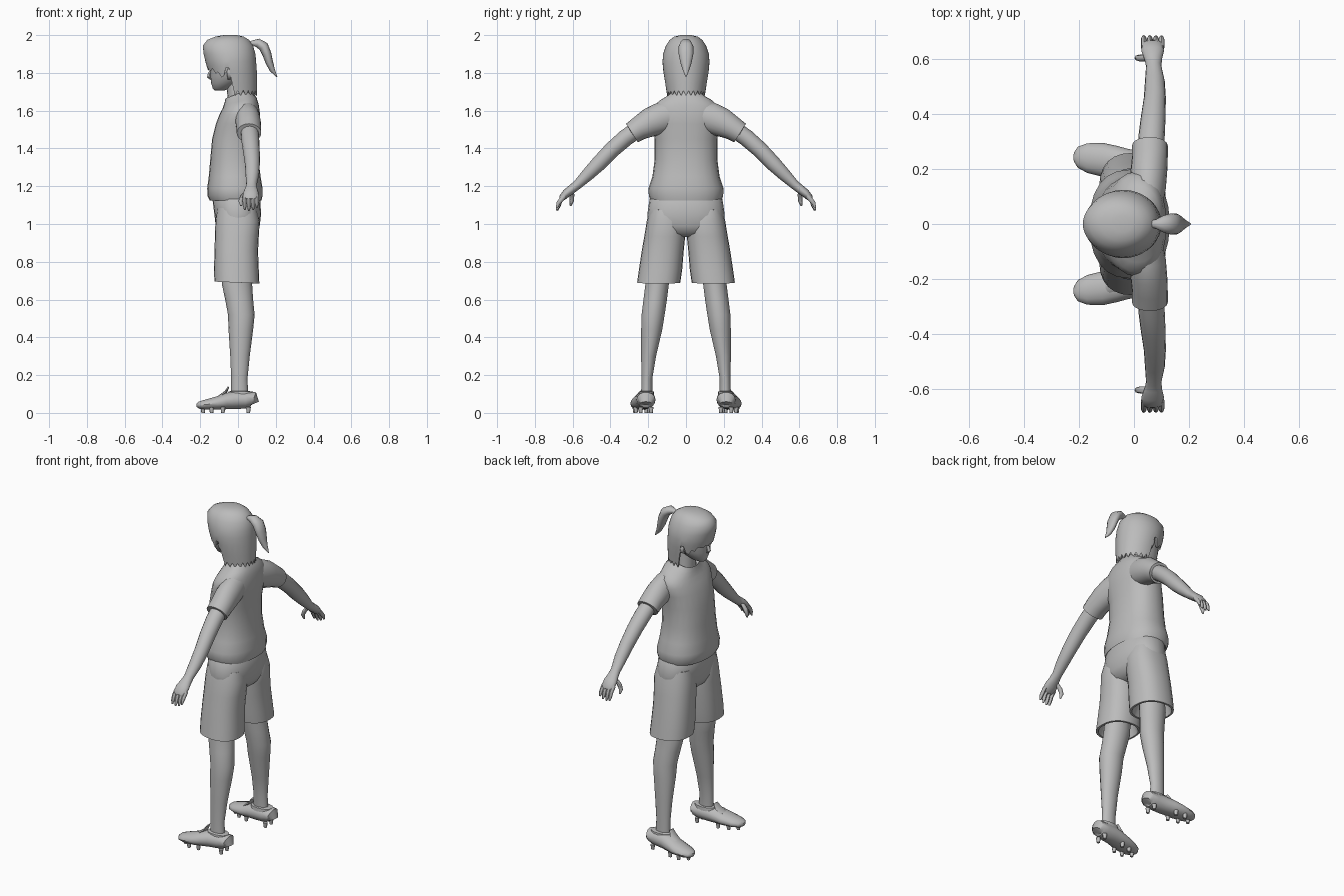
import bpy, bmesh, math
from mathutils import Vector

grey = bpy.data.materials.new("plain_grey")
grey.diffuse_color = (0.5, 0.5, 0.5, 1)


def loft(name, rings, cap=True, angle=45):
    """Skin a list of equal-length point rings."""
    bm = bmesh.new()
    rows = [[bm.verts.new(p) for p in r] for r in rings]
    n = len(rows[0])
    for a, b in zip(rows, rows[1:]):
        for i in range(n):
            j = (i + 1) % n
            bm.faces.new((a[i], a[j], b[j], b[i]))
    if cap:
        bm.faces.new(rows[0])
        bm.faces.new(rows[-1])
    bmesh.ops.recalc_face_normals(bm, faces=bm.faces)
    me = bpy.data.meshes.new(name)
    bm.to_mesh(me)
    bm.free()
    me.materials.append(grey)
    ob = bpy.data.objects.new(name, me)
    bpy.context.collection.objects.link(ob)
    bpy.context.view_layer.objects.active = ob
    ob.select_set(True)
    bpy.ops.object.shade_smooth_by_angle(angle=math.radians(angle))
    ob.select_set(False)
    return ob


def flat_ring(z, x0, x1, y0, y1, s=1, p=2.3, tilt=0, n=24):
    """Level rounded ring between x and y limits, optionally tilted along x."""
    pts = []
    for i in range(n):
        t = 2 * math.pi * i / n
        c, d = math.cos(t), math.sin(t)
        u = math.copysign(abs(c) ** (2 / p), c)
        v = math.copysign(abs(d) ** (2 / p), d)
        x = (x0 + x1) / 2 + u * (x1 - x0) / 2
        y = (y0 + y1) / 2 + v * (y1 - y0) / 2
        pts.append(Vector((x, s * y, z + tilt * u)))
    return pts


def tube(name, path, side, s=1, n=14):
    """Tube on points (x, y, z, radius along side, radius across)."""
    P = [Vector((q[0], s * q[1], q[2])) for q in path]
    side = Vector(side)
    rings = []
    for i, q in enumerate(path):
        t = P[min(i + 1, len(P) - 1)] - P[max(i - 1, 0)]
        o = t.cross(side).normalized()
        rings.append([P[i] + side * q[3] * math.cos(k) + o * q[4] * math.sin(k)
                      for k in (2 * math.pi * j / n for j in range(n))])
    return loft(name, rings)


X, Y, Z = (1, 0, 0), (0, 1, 0), (0, 0, 1)

# shirt body, with turned-in hem and sloping neckline
shirt = [(1.15, -.12, .10, .16, 0), (1.125, -.15, .125, .188, 0), (1.15, -.162, .13, .197, 0),
         (1.19, -.163, .13, .198, 0), (1.25, -.155, .12, .178, 0), (1.34, -.147, .108, .166, 0),
         (1.45, -.137, .108, .166, 0), (1.53, -.117, .117, .178, 0), (1.58, -.098, .117, .19, 0),
         (1.62, -.082, .11, .178, .01), (1.65, -.075, .098, .14, .02),
         (1.672, -.07, .077, .098, .025), (1.69, -.066, .065, .078, .025),
         (1.67, -.055, .05, .06, .02)]
loft("shirt", [flat_ring(z, a, b, -w, w, tilt=t) for z, a, b, w, t in shirt])

# shorts waist
waist = [(1.16, -.12, .10, .17), (1.13, -.135, .118, .193), (1.05, -.125, .122, .205),
         (.99, -.118, .115, .2), (.95, -.10, .095, .15), (.93, -.05, .05, .08)]
loft("shorts_waist", [flat_ring(z, a, b, -w, w) for z, a, b, w in waist])

for s, tag in ((1, "right"), (-1, "left")):
    # shorts leg
    sl = [(1.08, -.11, .10, .03, .19), (1.02, -.119, .115, .003, .207), (.94, -.122, .11, .004, .22),
          (.86, -.124, .106, .012, .234), (.76, -.127, .11, .02, .249), (.69, -.125, .113, .03, .259),
          (.69, -.115, .1, .042, .247), (.76, -.1, .08, .07, .22)]
    loft("shorts_leg_" + tag, [flat_ring(z, a, b, c, d, s, tilt=-.005) for z, a, b, c, d in sl])
    # bare leg
    lg = [(.78, -.08, .07, .08, .21), (.68, -.085, .075, .09, .216), (.6, -.068, .08, .1, .226),
          (.52, -.053, .088, .112, .236), (.44, -.05, .08, .125, .238), (.3, -.041, .062, .158, .238),
          (.18, -.036, .05, .178, .236), (.08, -.036, .055, .178, .238)]
    loft("leg_" + tag, [flat_ring(z, a, b, c, d, s, 2, n=18) for z, a, b, c, d in lg])
    # shoe, lofted heel to toe
    sh = [(.088, .213, .05, .03, .025), (.08, .212, .07, .05, .043), (.04, .213, .069, .052, .047),
          (-.02, .218, .067, .055, .048), (-.06, .225, .062, .059, .044), (-.11, .233, .052, .062, .036),
          (-.17, .24, .044, .054, .027), (-.205, .243, .041, .038, .02), (-.219, .244, .04, .016, .01)]
    tube("shoe_" + tag, [(x, y, z, w, h) for x, y, z, w, h in sh], Y, s)
    # shoe collar and tongue
    cl = [(.06, -.06, .085, .166, .258), (.112, -.05, .08, .17, .25), (.116, -.036, .055, .18, .24)]
    loft("shoe_collar_" + tag, [flat_ring(z, a, b, c, d, s, n=16) for z, a, b, c, d in cl])
    tube("shoe_tongue_" + tag, [(-.1, .224, .085, .03, .008), (-.065, .216, .11, .028, .008),
                                (-.05, .212, .138, .018, .004)], Y, s, 8)
    # studs
    for k, (x, y) in enumerate(((.055, .185), (.055, .24), (-.08, .195), (-.08, .265),
                                (-.14, .21), (-.14, .27), (-.185, .24))):
        loft(f"stud_{tag}_{k}", [flat_ring(z, x - r, x + r, y - r, y + r, s, 2, n=8)
                                 for z, r in ((.03, .013), (.0, .009))])
    # sleeve with turned-in cuff
    sv = [(.045, .05, 1.585, .055, .075), (.05, .13, 1.562, .066, .082), (.054, .19, 1.538, .067, .077),
          (.058, .245, 1.508, .065, .064), (.058, .286, 1.482, .065, .058),
          (.058, .288, 1.481, .055, .048), (.058, .27, 1.49, .045, .04)]
    tube("sleeve_" + tag, sv, X, s, 20)
    # bare arm and palm
    am = [(.06, .25, 1.505, .047, .045), (.064, .32, 1.456, .048, .045), (.07, .39, 1.395, .045, .043),
          (.076, .46, 1.322, .04, .041), (.076, .52, 1.262, .036, .034), (.072, .575, 1.208, .028, .025),
          (.07, .6, 1.188, .032, .024), (.068, .63, 1.165, .041, .023), (.067, .655, 1.14, .038, .018),
          (.067, .663, 1.13, .03, .01)]
    tube("arm_" + tag, am, X, s, 16)
    # fingers and thumb
    for k, (x, d) in enumerate(((.036, .0), (.058, -.005), (.08, .0), (.1, .012))):
        tube(f"finger_{tag}_{k}", [(x, .642, 1.15, .011, .013), (x, .666, 1.122, .011, .012),
                                   (x, .676, 1.098 + d, .01, .011), (x, .683, 1.076 + d, .005, .005)],
             X, s, 8)
    tube("thumb_" + tag, [(.05, .607, 1.175, .014, .014), (.026, .604, 1.15, .014, .013),
                          (.014, .605, 1.122, .012, .011), (.017, .612, 1.096, .005, .005)], X, s, 8)
    # ear
    tube("ear_" + tag, [(-.045, .08, 1.765, .008, .01), (-.043, .1, 1.78, .012, .014),
                        (-.04, .106, 1.805, .012, .02), (-.04, .102, 1.825, .006, .012)], Y, s, 8)

# neck and head
loft("neck", [flat_ring(z, a, b, -w, w, p=2, n=16) for z, a, b, w in
              ((1.6, -.055, .06, .065), (1.67, -.055, .05, .058), (1.76, -.065, .045, .055))])
head = [(1.708, -.125, -.07, .02), (1.716, -.133, -.045, .036), (1.745, -.142, 0, .064),
        (1.775, -.146, .05, .085), (1.81, -.147, .07, .098), (1.86, -.15, .075, .104),
        (1.92, -.14, .06, .09), (1.96, -.1, .03, .06)]
loft("head", [flat_ring(z, a, b, -w, w, p=2.1) for z, a, b, w in head])
tube("nose", [(-.138, 0, 1.818, .008, .008), (-.15, 0, 1.795, .01, .01), (-.153, 0, 1.779, .014, .011),
              (-.143, 0, 1.768, .01, .006)], Y, 1, 8)

# hair shell: fringe, side strands and jagged nape
PROF = [(2.0, -.075, -.005, .03), (1.992, -.12, .03, .062), (1.975, -.162, .058, .086),
        (1.945, -.186, .08, .106), (1.9, -.182, .092, .121), (1.85, -.17, .097, .125),
        (1.8, -.155, .1, .119), (1.74, -.14, .101, .109), (1.66, -.13, .1, .097)]


def hair_point(z, t, shrink=1):
    for a, b in zip(PROF, PROF[1:]):
        if z >= b[0]:
            break
    f = (a[0] - z) / (a[0] - b[0])
    x0, x1, w = (a[i] + (b[i] - a[i]) * f for i in (1, 2, 3))
    return Vector(((x0 + x1) / 2 - math.cos(t) * shrink * (x1 - x0) / 2, math.sin(t) * shrink * w, z))


def hair_bottom(i, n):
    a = abs((360 * i / n + 180) % 360 - 180)
    if a < 25:
        return 1.825 - .012 * (i % 2)
    if a < 68:
        return 1.82 - .055 * (a - 25) / 43 + .02 * (i % 2)
    if a < 88:
        return 1.825
    return 1.678 + .028 * (i % 2)


N = 48
angles = [2 * math.pi * i / N for i in range(N)]
lows = [hair_bottom(i, N) for i in range(N)]
rings = [[hair_point(z, t) for t in angles] for z in (2.0, 1.992, 1.975, 1.945, 1.9, 1.86)]
for f in (.3, .65, 1):
    rings.append([hair_point(1.86 + (lo - 1.86) * f, t) for lo, t in zip(lows, angles)])
rings.append([hair_point(lo + .012, t, .88) for lo, t in zip(lows, angles)])
rings.append([hair_point(1.86, t, .75) for t in angles])
loft("hair", rings, angle=50)

# ponytail
tail = [(.05, 0, 1.945, .012, .012), (.078, 0, 1.958, .016, .014), (.105, 0, 1.958, .03, .024),
        (.135, 0, 1.94, .039, .027), (.153, 0, 1.9, .039, .024), (.166, 0, 1.855, .03, .02),
        (.182, 0, 1.815, .017, .014), (.207, 0, 1.778, .002, .002)]
tube("ponytail", tail, Y, 1, 12)
